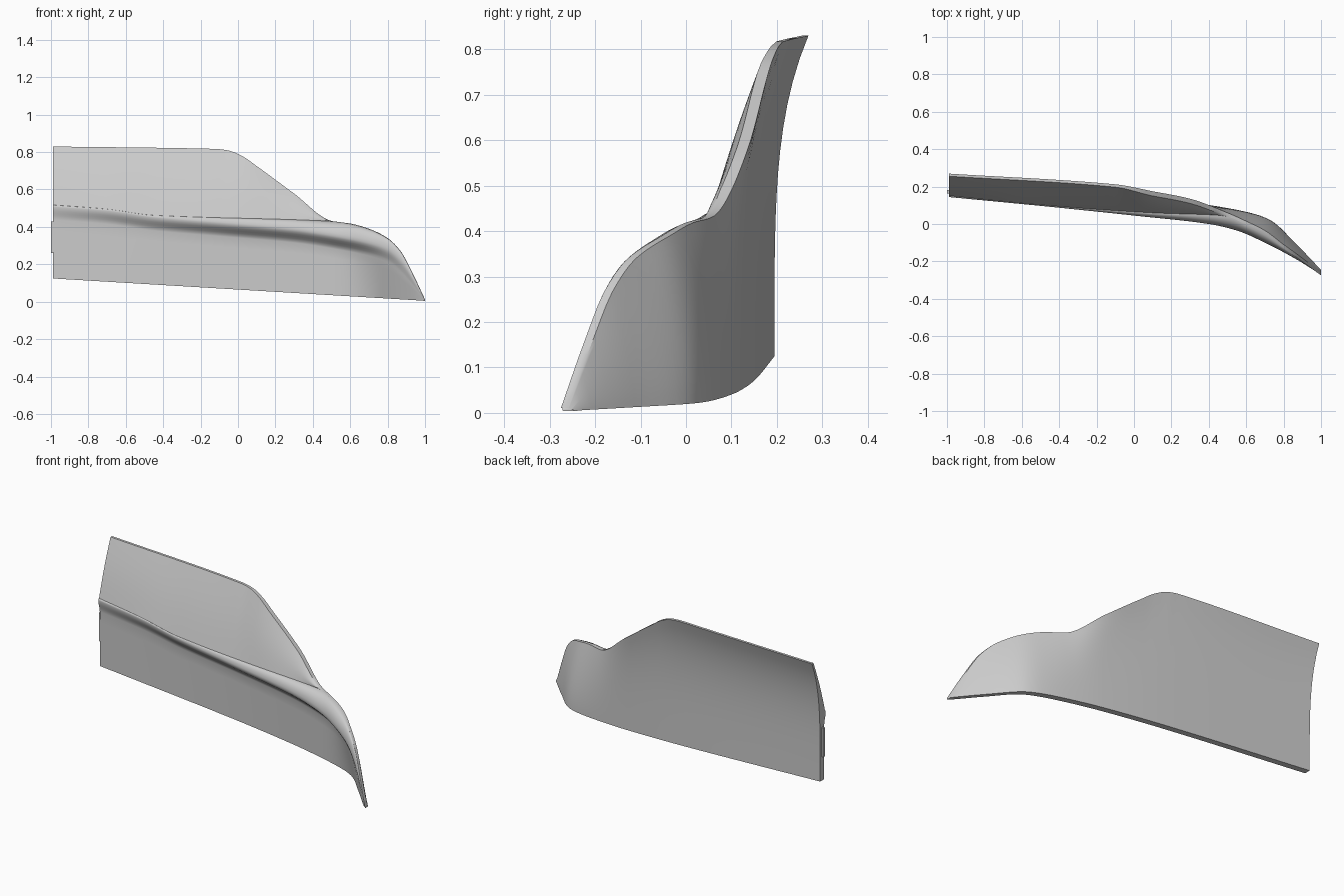
import bpy, bmesh, math

cube = bpy.data.objects.get("Cube")
if cube:
    bpy.data.objects.remove(cube, do_unlink=True)

grey = bpy.data.materials.new("plain grey")
grey.use_nodes = True
colour = (0.6, 0.6, 0.6, 1)
grey.diffuse_color = colour
grey.node_tree.nodes["Principled BSDF"].inputs["Base Color"].default_value = colour


def curve(*points):
    """Monotone smooth curve through (x, value) points."""
    xs, vs = zip(*points)
    last = len(xs) - 1
    slope = [(vs[i + 1] - vs[i]) / (xs[i + 1] - xs[i]) for i in range(last)]
    tangent = [slope[0]]
    for a, b in zip(slope, slope[1:]):
        tangent.append(2 * a * b / (a + b) if a * b > 0 else 0)
    tangent.append(slope[-1])

    def value(x):
        i = max(k for k in range(last) if k == 0 or xs[k] <= x)
        h = xs[i + 1] - xs[i]
        t = (x - xs[i]) / h
        ease = t * t * (3 - 2 * t)
        return (vs[i] * (1 - ease) + vs[i + 1] * ease
                + h * t * (1 - t) * (tangent[i] * (1 - t) - tangent[i + 1] * t))
    return value


# Guide curves along the panel length
top_z = curve((-1, .83), (-.12, .817), (-.05, .808), (.02, .78), (.1, .725), (.3, .578),
              (.5, .432), (.6, .418), (.7, .39), (.8, .34), (.87, .27), (.93, .16), (1, .012))
foot_z = curve((-1, .518), (-.7, .495), (-.45, .462), (.5, .43), (.6, .416), (.7, .388),
               (.8, .338), (.87, .268), (.93, .158), (1, .01))
lip_z = curve((-1, .508), (-.7, .485), (-.45, .45), (-.1, .42), (.3, .385), (.5, .355),
              (.7, .315), (.8, .28), (.87, .22), (.93, .13), (1, .006))
lip_y = curve((-1, .145), (-.45, .092), (0, .045), (.4, 0), (.55, -.035), (.7, -.1),
              (.87, -.19), (1, -.272))
foot_y = curve((-1, .152), (-.45, .098), (.1, .06), (.5, .044), (.6, 0), (.7, -.05),
               (.8, -.125), (.87, -.175), (1, -.27))
back_y = curve((-1, .195), (-.1, .15), (.3, .115), (.5, .085), (.65, .052), (.73, .02),
               (.87, -.11), (1, -.245))
top_y = curve((-1, .27), (-.1, .212), (.1, .175), (.3, .135), (.5, .06), (.6, .015),
              (.7, -.035), (.8, -.11), (.87, -.16), (1, -.258))
top_thick = curve((-1, .014), (-.1, .015), (.1, .025), (.4, .025), (.5, .013), (1, .01))
lean = curve((-1, 4), (.2, 4), (.6, 2), (1, 1.3))
hollow = curve((-1, .9), (.5, .85), (.8, .35), (1, .3))


def mix(a, b, t):
    return a + (b - a) * t


def section(x):
    """Closed outline across the panel, from back bottom up and over to front bottom."""
    low = .065 - .06 * x
    zt, zf, zl = top_z(x), foot_z(x), lip_z(x)
    yb, yt, yf, yl = back_y(x), top_y(x), foot_y(x), lip_y(x)
    low = min(low, zl - .002)
    pts = []
    # back wall
    for i in range(15):
        u = i / 14
        pts.append((mix(yb, yt, u ** lean(x)), mix(low, zt, u)))
    # upper plate front
    front_top = yt - top_thick(x)
    for i in range(9):
        u = i / 8
        pts.append((mix(front_top, yf, u) - .006 * math.sin(math.pi * u), mix(zt, zf, u)))
    # rounded shelf
    for i in range(1, 9):
        a = i / 8 * math.pi / 2
        pts.append((mix(yf, yl, math.sin(a)), mix(zl, zf, math.cos(a))))
    # hollow under the lip, then the lower front
    yfront = max(yb - .035, yl + .002)
    drop = min(.07, .35 * (zl - low))
    for i in range(1, 7):
        u = i / 6
        ease = u * u * (3 - 2 * u)
        pts.append((mix(yl, yfront, hollow(x) * ease), zl - drop * u))
    y0, z0 = pts[-1]
    for i in range(1, 6):
        pts.append((mix(y0, yfront, i / 5), mix(z0, low, i / 5)))
    return pts


def finish(name, bm):
    bmesh.ops.recalc_face_normals(bm, faces=bm.faces)
    mesh = bpy.data.meshes.new(name)
    bm.to_mesh(mesh)
    bm.free()
    obj = bpy.data.objects.new(name, mesh)
    obj.data.materials.append(grey)
    bpy.context.collection.objects.link(obj)
    return obj


# Panel shell
bm = bmesh.new()
count = 110
rings = []
for k in range(count + 1):
    x = mix(-.99, 1, k / count)
    rings.append([bm.verts.new((x, y, z)) for y, z in section(x)])
size = len(rings[0])
for a, b in zip(rings, rings[1:]):
    for i in range(size):
        j = (i + 1) % size
        bm.faces.new((a[i], a[j], b[j], b[i]))
bm.faces.new(rings[0])
bm.faces.new(rings[-1])
panel = finish("panel", bm)
bpy.context.view_layer.objects.active = panel
panel.select_set(True)
bpy.ops.object.shade_smooth_by_angle(angle=math.radians(35))

# Narrow mounting tab on the end
bm = bmesh.new()
bmesh.ops.create_cube(bm, size=1)
for v in bm.verts:
    v.co = (-.993 + v.co.x * .014, .173 + v.co.y * .018, .345 + v.co.z * .17)
bmesh.ops.bevel(bm, geom=[e for e in bm.edges if abs(e.verts[0].co.x - e.verts[1].co.x) > .01],
                offset=.005, segments=2, affect='EDGES')
finish("end_tab", bm)
